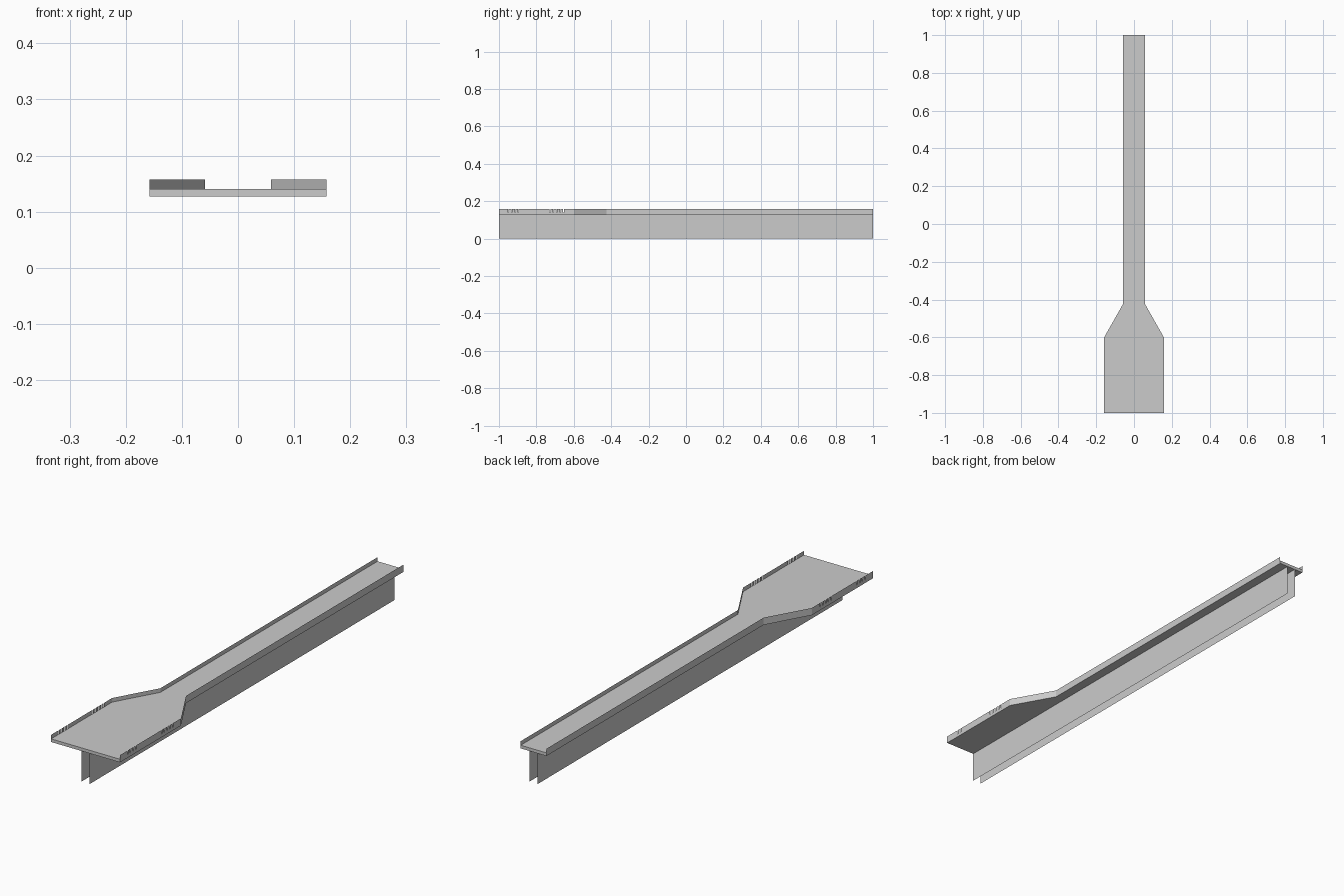
import bpy

if "Cube" in bpy.data.objects:
    bpy.data.objects.remove(bpy.data.objects["Cube"])

Z0, Z1, Z2 = 0.127, 0.14, 0.157   # deck underside, deck top, kerb top
# half outline of the deck (x, y), front to back
HALF = [(0.158, -1.0), (0.158, -0.6), (0.059, -0.425), (0.059, 1.0)]


def make(name, verts, faces):
    mesh = bpy.data.meshes.new(name)
    mesh.from_pydata(verts, [], faces)
    mesh.update()
    ob = bpy.data.objects.new(name, mesh)
    bpy.context.collection.objects.link(ob)
    return ob


def strip(name, path, z0, z1):
    """Thin upright sheet following a list of (x, y) points."""
    verts = [(x, y, z) for x, y in path for z in (z0, z1)]
    faces = [(2*i, 2*i + 2, 2*i + 3, 2*i + 1) for i in range(len(path) - 1)]
    return make(name, verts, faces)


# deck slab
outline = HALF + [(-x, y) for x, y in reversed(HALF)]
n = len(outline)
verts = [(x, y, z) for z in (Z0, Z1) for x, y in outline]
faces = [tuple(reversed(range(n))), tuple(range(n, 2*n))]
faces += [(i, (i + 1) % n, (i + 1) % n + n, i + n) for i in range(n)]
make("deck", verts, faces)

# narrow upright slots in the kerbs of the wide end
slots = [-0.95, -0.932, -0.914, -0.896, -0.727, -0.709, -0.691, -0.673, -0.655]
SLOT = 0.003

for side, s in (("left", -1), ("right", 1)):
    # sheet girder under the deck
    strip("girder_" + side, [(s*0.019, -1), (s*0.019, 1)], 0, Z0)
    # kerb, built in runs between the slots
    start = -1.0
    for i, y in enumerate(slots):
        strip(f"kerb_{side}_{i}", [(s*0.158, start), (s*0.158, y - SLOT/2)], Z1, Z2)
        start = y + SLOT/2
    strip("kerb_" + side, [(s*0.158, start)] + [(s*x, y) for x, y in HALF[1:]], Z1, Z2)
